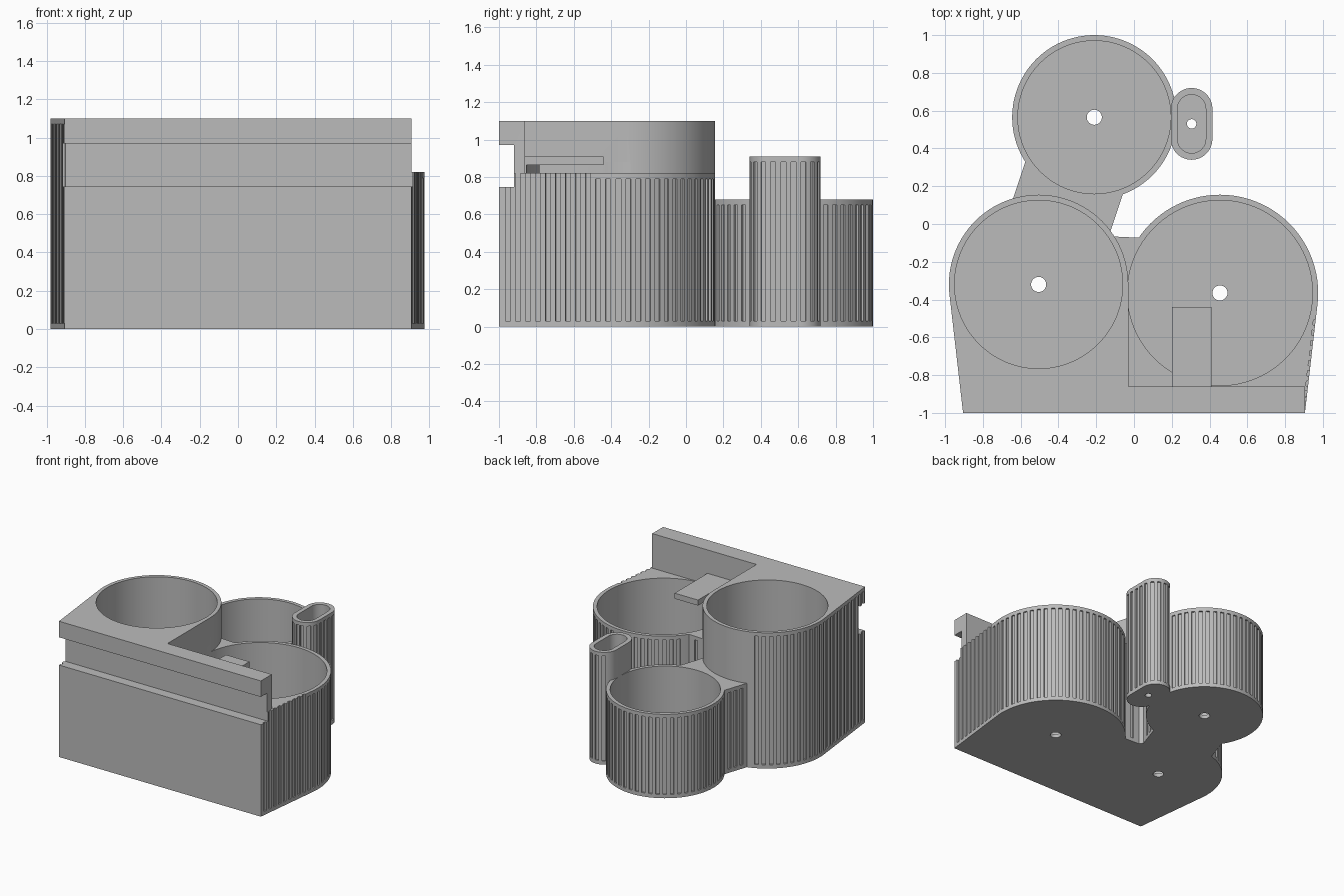
import bpy, bmesh, math
from mathutils import Vector
from mathutils.geometry import convex_hull_2d

if "Cube" in bpy.data.objects:
    bpy.data.objects.remove(bpy.data.objects["Cube"])

gray = bpy.data.materials.new("plain gray")
gray.use_nodes = True
COLOR = (0.5, 0.5, 0.5, 1)
gray.diffuse_color = COLOR
gray.node_tree.nodes["Principled BSDF"].inputs["Base Color"].default_value = COLOR


def circle(c, r, n=96):
    return [Vector((c[0] + r * math.cos(2 * math.pi * i / n),
                    c[1] + r * math.sin(2 * math.pi * i / n))) for i in range(n)]


def hull(points):
    """Convex outline, counter-clockwise."""
    pts = [Vector(p) for p in points]
    out = [pts[i] for i in convex_hull_2d(pts)]
    area = sum(a.x * b.y - a.y * b.x for a, b in zip(out, out[1:] + out[:1]))
    return out if area > 0 else out[::-1]


def rect(x0, x1, y0, y1):
    return hull([(x0, y0), (x1, y0), (x1, y1), (x0, y1)])


def bar(a, b, half):
    """Straight bridge between two centres."""
    a, b = Vector(a), Vector(b)
    d = (b - a).normalized()
    n = Vector((-d.y, d.x)) * half
    return hull([a + n, a - n, b + n, b - n])


def oval(c, r, straight):
    return hull(circle((c[0], c[1] + straight), r, 48) + circle((c[0], c[1] - straight), r, 48))


def prisms(name, items):
    """One object holding extruded outlines (outline, bottom, top)."""
    bm = bmesh.new()
    for outline, z0, z1 in items:
        low = [bm.verts.new((p.x, p.y, z0)) for p in outline]
        high = [bm.verts.new((p.x, p.y, z1)) for p in outline]
        bm.faces.new(low[::-1])
        bm.faces.new(high)
        for i in range(len(low)):
            j = (i + 1) % len(low)
            bm.faces.new((low[i], low[j], high[j], high[i]))
    mesh = bpy.data.meshes.new(name)
    bm.to_mesh(mesh)
    bm.free()
    mesh.materials.append(gray)
    obj = bpy.data.objects.new(name, mesh)
    bpy.context.collection.objects.link(obj)
    return obj


def combine(target, other, operation):
    mod = target.modifiers.new(operation, 'BOOLEAN')
    mod.operation, mod.object, mod.solver = operation, other, 'EXACT'
    bpy.context.view_layer.objects.active = target
    bpy.ops.object.modifier_apply(modifier=mod.name)
    bpy.data.objects.remove(other)


# Cup centres, outer radii and heights
TALL, WIDE, REAR, SLIM = (-0.505, -0.32), (0.455, -0.365), (-0.21, 0.565), (0.305, 0.53)
TOP, DECK, LOW, SLIM_TOP = 1.1, 0.82, 0.68, 0.91
WALL, FLOOR = 0.03, 0.03

# Outer solids
parts = [
    (hull(circle(TALL, 0.475) + [Vector((-0.905, -1)), Vector((-0.03, -1)),
                                 Vector((-0.03, -0.44))]), TOP),
    (hull(circle(WIDE, 0.52) + [Vector((0.905, -1)), Vector((-0.1, -1))]), DECK),
    (circle(REAR, 0.435), LOW),
    (oval(SLIM, 0.11, 0.08), SLIM_TOP),
    (bar(TALL, REAR, 0.272), LOW),
    (bar(TALL, WIDE, 0.272), DECK),
]
body = prisms("organizer_body", [(parts[0][0], 0, TOP)])
for outline, top in parts[1:]:
    combine(body, prisms("solid", [(outline, 0, top)]), 'UNION')
combine(body, prisms("front_wall", [(rect(-0.1, 0.905, -1, -0.86), 0, TOP)]), 'UNION')
combine(body, prisms("tongue_support", [(rect(0.2, 0.41, -0.9, -0.7), 0.7, 0.865)]), 'UNION')


def inside(p, outline, margin):
    for a, b in zip(outline, outline[1:] + outline[:1]):
        d = (b - a).normalized()
        if d.x * (p.y - a.y) - d.y * (p.x - a.x) < -margin:
            return False
    return True


# Flutes along the exposed outer outline
STEP, HALF, DEPTH = 0.054, 0.0135, 0.012
flutes = []
for index, (outline, top) in enumerate(parts):
    walked, target = 0.0, STEP / 2
    for a, b in zip(outline, outline[1:] + outline[:1]):
        length = (b - a).length
        d = (b - a).normalized()
        n = Vector((d.y, -d.x))
        while target <= walked + length:
            p = a + d * (target - walked)
            target += STEP
            hidden = any(inside(p, o, 0.02) for k, (o, t) in enumerate(parts) if k != index)
            if hidden or p.y < -0.98:
                continue
            end = top - WALL
            if index == 1 and p.y < -0.5:
                end = DECK + 0.01
            flutes.append((hull([p + d * s * HALF + n * t for s in (-1, 1)
                                 for t in (-DEPTH, 0.02)]), 0.03, end))
        walked += length
combine(body, prisms("flute_cutter", flutes), 'DIFFERENCE')

# Cup cavities
for outline, top in [(circle(TALL, 0.445), 1.2), (circle(WIDE, 0.49), 0.88),
                     (circle(REAR, 0.405), 0.75), (oval(SLIM, 0.075, 0.08), 1.0)]:
    combine(body, prisms("cavity_cutter", [(outline, FLOOR, top)]), 'DIFFERENCE')

# Drain holes and front rail slot
drains = [(circle(c, r, 32), -0.1, 0.1) for c, r in
          ((TALL, 0.04), (WIDE, 0.04), (REAR, 0.04), (SLIM, 0.025))]
combine(body, prisms("drain_cutter", drains), 'DIFFERENCE')
combine(body, prisms("slot_cutter", [(rect(-1.2, 1.2, -1.2, -0.92), 0.745, 0.97)]), 'DIFFERENCE')

# Tongue reaching over the wide cup
tongue = prisms("tongue", [(rect(0.2, 0.41, -0.865, -0.44), 0.865, 0.91)])

bpy.ops.object.select_all(action='DESELECT')
body.select_set(True)
bpy.context.view_layer.objects.active = body
bpy.ops.object.shade_smooth_by_angle(angle=math.radians(25))
